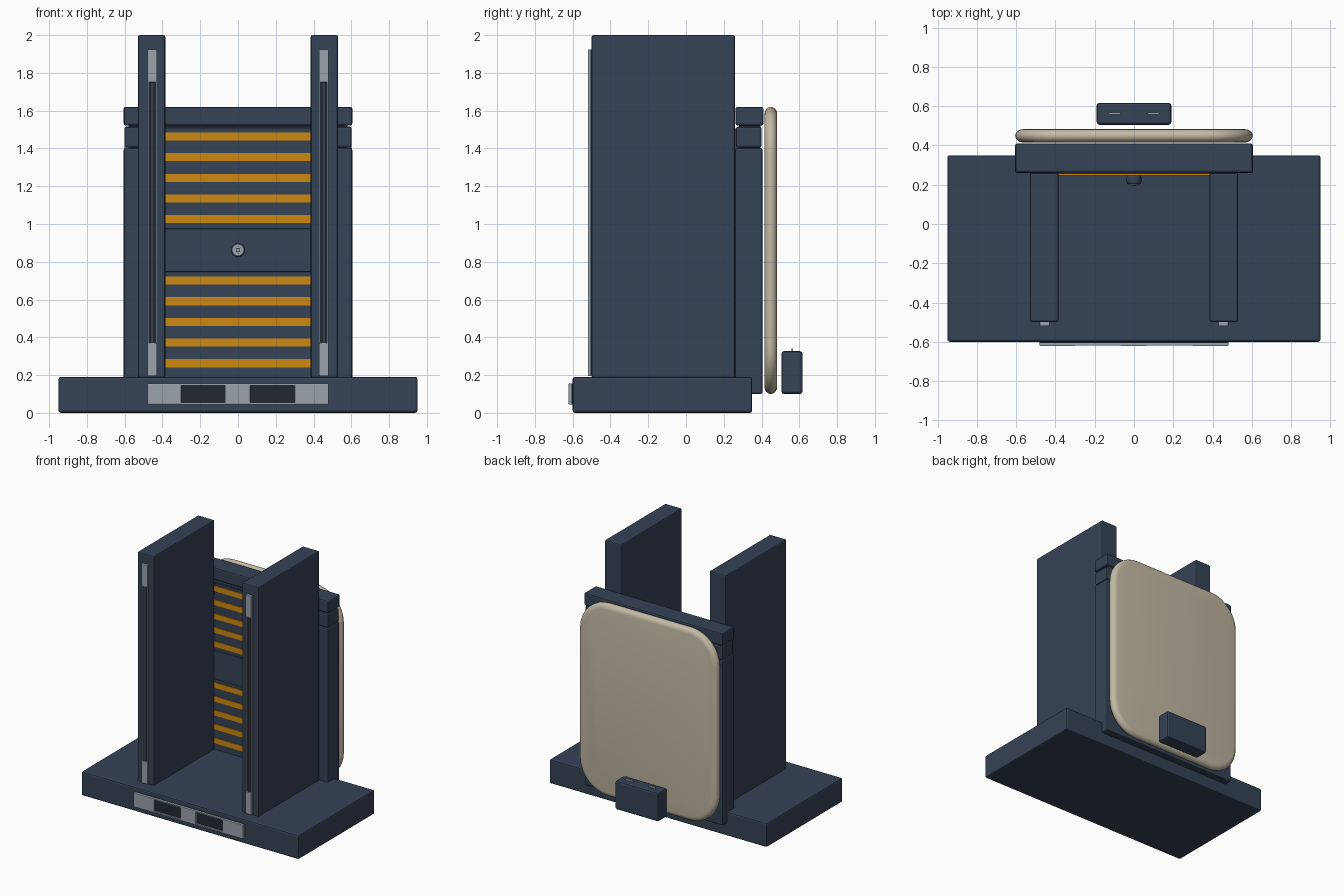
import bpy, bmesh, math

cube = bpy.data.objects.get("Cube")
if cube:
    bpy.data.objects.remove(cube, do_unlink=True)


def material(name, rgb):
    m = bpy.data.materials.new(name)
    m.use_nodes = True
    m.diffuse_color = (*rgb, 1)
    m.node_tree.nodes["Principled BSDF"].inputs["Base Color"].default_value = (*rgb, 1)
    return m


NAVY = material("navy", (0.036, 0.054, 0.092))
DARK = material("dark_recess", (0.015, 0.02, 0.032))
GREY = material("light_grey", (0.32, 0.36, 0.41))
ORANGE = material("orange", (0.62, 0.25, 0.005))
CREAM = material("cream", (0.55, 0.49, 0.375))


def add_object(name, bm, mat):
    mesh = bpy.data.meshes.new(name)
    bmesh.ops.recalc_face_normals(bm, faces=bm.faces)
    bm.to_mesh(mesh)
    bm.free()
    mesh.materials.append(mat)
    ob = bpy.data.objects.new(name, mesh)
    bpy.context.collection.objects.link(ob)
    return ob


def box(name, xs, ys, zs, mat, bevel=0.0):
    """Box between the given limits, with optional rounded edges."""
    bm = bmesh.new()
    bmesh.ops.create_cube(bm, size=1)
    for v in bm.verts:
        v.co = [lo + (c + 0.5) * (hi - lo) for c, (lo, hi) in zip(v.co, (xs, ys, zs))]
    if bevel:
        bmesh.ops.bevel(bm, geom=bm.edges[:], offset=bevel, segments=2,
                        profile=0.5, affect='EDGES')
    return add_object(name, bm, mat)


def smooth(ob, angle=35):
    bpy.ops.object.select_all(action='DESELECT')
    ob.select_set(True)
    bpy.context.view_layer.objects.active = ob
    bpy.ops.object.shade_smooth_by_angle(angle=math.radians(angle))


def mirrored(lo, hi, side):
    return tuple(sorted((lo * side, hi * side)))


# Base slab
box("base", (-0.95, 0.95), (-0.6, 0.35), (0, 0.19), NAVY, 0.012)

# Base front strip: framed channel with grey blocks
box("base_channel", (-0.48, 0.48), (-0.606, -0.598), (0.045, 0.155), DARK)
for label, z in (("lower", 0.045), ("upper", 0.145)):
    box(f"base_{label}_rail", (-0.48, 0.48), (-0.62, -0.598), (z, z + 0.01), GREY)
for label, lo, hi in (("right", -0.48, -0.3), ("middle", -0.07, 0.065), ("left", 0.3, 0.48)):
    box(f"base_{label}_block", (lo, hi), (-0.622, -0.598), (0.045, 0.155), GREY, 0.004)

# Side walls with their front light strips
for label, s in (("right", -1), ("left", 1)):
    box(f"{label}_wall", mirrored(0.385, 0.53, s), (-0.5, 0.26), (0.185, 2.0), NAVY, 0.01)
    box(f"{label}_strip_channel", mirrored(0.43, 0.48, s), (-0.506, -0.498), (0.2, 1.92), DARK)
    for edge, x in (("inner", 0.43), ("outer", 0.472)):
        box(f"{label}_strip_{edge}_rail", mirrored(x, x + 0.008, s),
            (-0.518, -0.498), (0.2, 1.92), GREY)
    box(f"{label}_strip_core", mirrored(0.446, 0.464, s), (-0.514, -0.498), (0.36, 1.75), NAVY)
    for end, z in (("lower", 0.195), ("upper", 1.75)):
        box(f"{label}_strip_{end}_cap", mirrored(0.43, 0.48, s),
            (-0.52, -0.498), (z, z + 0.175), GREY, 0.004)

# Back body in three stacked sections
box("back_panel", (-0.605, 0.605), (0.26, 0.405), (0.1, 1.402), NAVY, 0.01)
box("back_lower_bar", (-0.602, 0.602), (0.265, 0.4), (1.405, 1.515), NAVY, 0.01)
box("back_top_bar", (-0.605, 0.605), (0.262, 0.41), (1.522, 1.62), NAVY, 0.01)
box("back_core", (-0.58, 0.58), (0.28, 0.395), (1.38, 1.54), NAVY)

# Inner panel with slats
box("inner_panel", (-0.385, 0.385), (0.255, 0.29), (0.185, 1.505), NAVY)
box("inner_middle_panel", (-0.385, 0.385), (0.247, 0.29), (0.747, 0.975), NAVY, 0.003)
for label, start in (("lower", 0.241), ("upper", 1.004)):
    for i in range(5):
        z = start + i * 0.1095
        box(f"{label}_slat_{i + 1}", (-0.385, 0.385), (0.248, 0.257), (z, z + 0.043), ORANGE)


# Knob on the middle panel
def knob_part(name, radius, y_front, y_back, mat, bevel=0.0):
    bm = bmesh.new()
    bmesh.ops.create_cone(bm, cap_ends=True, segments=20, radius1=radius,
                          radius2=radius, depth=y_back - y_front)
    if bevel:
        rim = [e for e in bm.edges if abs(e.verts[0].co.z - e.verts[1].co.z) < 1e-5]
        bmesh.ops.bevel(bm, geom=rim, offset=bevel, segments=3, profile=0.5, affect='EDGES')
    for v in bm.verts:
        x, y, z = v.co
        v.co = (x, z + (y_front + y_back) / 2, y + 0.862)
    smooth(add_object(name, bm, mat))


knob_part("knob_body", 0.037, 0.202, 0.25, NAVY, 0.012)
knob_part("knob_face", 0.029, 0.199, 0.21, GREY)
knob_part("knob_centre", 0.012, 0.197, 0.21, DARK)
knob_part("knob_dot", 0.008, 0.195, 0.21, GREY)


# Rounded cushion: stacked outlines with pulled-in front and back
def cushion(name, half_w, z_lo, z_hi, y_mid, half_t, radius):
    bm = bmesh.new()
    zc, half_h, rings = (z_lo + z_hi) / 2, (z_hi - z_lo) / 2, []
    for k in range(9):
        a = math.pi * (k / 8 - 0.5)
        inset = 0.04 * (1 - math.cos(a))
        r, ring = radius - inset, []
        for corner, (sx, sz) in enumerate(((1, 1), (-1, 1), (-1, -1), (1, -1))):
            for j in range(9):
                t = (corner + j / 8) * math.pi / 2
                ring.append(bm.verts.new((sx * (half_w - radius) + r * math.cos(t),
                                          y_mid + half_t * math.sin(a),
                                          zc + sz * (half_h - radius) + r * math.sin(t))))
        rings.append(ring)
    for a, b in zip(rings, rings[1:]):
        for i in range(len(a)):
            j = (i + 1) % len(a)
            bm.faces.new((a[i], a[j], b[j], b[i]))
    bm.faces.new(rings[0])
    bm.faces.new(rings[-1])
    smooth(add_object(name, bm, CREAM), 40)


cushion("back_cushion", 0.605, 0.1, 1.62, 0.449, 0.034, 0.25)

# Small rear box with two slots on top
box("rear_box", (-0.19, 0.19), (0.505, 0.617), (0.1, 0.327), NAVY, 0.014)
for label, s in (("right", -1), ("left", 1)):
    box(f"{label}_rear_tab", mirrored(0.068, 0.13, s), (0.558, 0.567), (0.32, 0.34), GREY)
